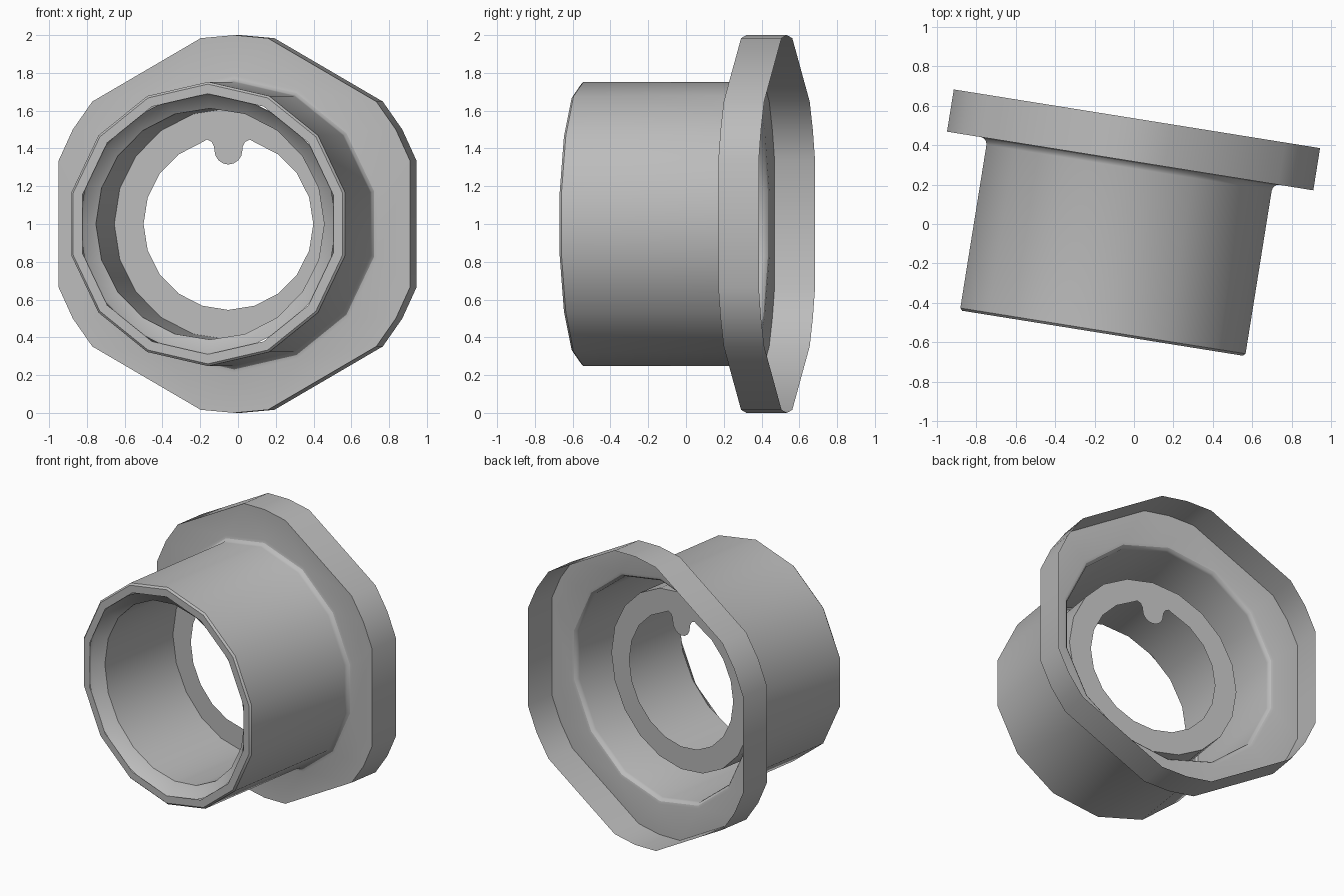
import bpy, bmesh
from math import sin, cos, pi, radians

if "Cube" in bpy.data.objects:
    bpy.data.objects.remove(bpy.data.objects["Cube"], do_unlink=True)

grey = bpy.data.materials.new("plain_grey")
grey.use_nodes = True
colour = (0.5, 0.5, 0.5, 1)
grey.diffuse_color = colour
grey.node_tree.nodes["Principled BSDF"].inputs["Base Color"].default_value = colour


def loop(bm, points, y):
    """Closed ring of vertices from (x, z) points at depth y."""
    return [bm.verts.new((x, y, z)) for x, z in points]


def circle(r, n):
    return [(r * cos(pi / 2 + 2 * pi * i / n), r * sin(pi / 2 + 2 * pi * i / n)) for i in range(n)]


def skin(bm, a, b):
    """Quads between two rings with equal counts."""
    n = len(a)
    for i in range(n):
        bm.faces.new((a[i], a[(i + 1) % n], b[(i + 1) % n], b[i]))


def lathe(bm, profile, n):
    rings = [loop(bm, circle(r, n), y) for r, y in profile]
    for a, b in zip(rings, rings[1:]):
        skin(bm, a, b)
    return rings


def plate(bm, outer, inner):
    """Flat plate between an outer ring and a hole."""
    edges = set()
    for ring in (outer, inner):
        for i, v in enumerate(ring):
            w = ring[(i + 1) % len(ring)]
            edges.add(bm.edges.get((v, w)) or bm.edges.new((v, w)))
    bmesh.ops.triangle_fill(bm, use_beauty=True, edges=list(edges), normal=(0, -1, 0))


def finish(bm, name):
    bmesh.ops.recalc_face_normals(bm, faces=bm.faces[:])
    mesh = bpy.data.meshes.new(name)
    bm.to_mesh(mesh)
    bm.free()
    mesh.materials.append(grey)
    ob = bpy.data.objects.new(name, mesh)
    bpy.context.collection.objects.link(ob)
    ob.location = (-0.069, 0.011, 1)
    ob.rotation_euler.z = radians(-9.1)
    bpy.ops.object.select_all(action='DESELECT')
    ob.select_set(True)
    bpy.context.view_layer.objects.active = ob
    bpy.ops.object.shade_smooth_by_angle(angle=radians(30))


# Outer tube with rolled front lip and a fillet into the flange
R, FRONT, PLATE, BACK, FILLET = 0.7525, -0.573, 0.313, 0.53, 0.035
bm = bmesh.new()
profile = [(0.69, FRONT), (R - 0.012, FRONT), (R, FRONT + 0.012)]
for i in range(4):
    t = i * pi / 6
    profile.append((R + FILLET * (1 - cos(t)), PLATE - FILLET * (1 - sin(t))))
tube = lathe(bm, profile, 14)

# Hexagonal flange with rounded corners, open at the back
hexagon = []
for k in range(6):
    for d in (-19.6 + 9.2, 0, 10.4):
        a = radians(30 + 60 * k + d)
        hexagon.append((cos(a), sin(a)))
front_rim = loop(bm, hexagon, PLATE)
skin(bm, front_rim, loop(bm, hexagon, BACK))
plate(bm, front_rim, tube[-1])
finish(bm, "tube_and_flange")

# Inner sleeve with a countersunk mouth
SEAT = 0.115
bm = bmesh.new()
sleeve = lathe(bm, [(0.69, FRONT), (0.68, FRONT + 0.02), (0.612, -0.5), (0.612, SEAT)], 20)

# Seat ring whose hole carries a rounded key at the top
hole = circle(0.455, 20)[1:]
key = [(0.115, 0.447), (0.09, 0.435), (0.077, 0.41)]
for i in range(9):
    t = pi * i / 8
    key.append((0.075 * cos(t), 0.39 - 0.075 * sin(t)))
key += [(-x, z) for x, z in reversed(key[:3])]
plate(bm, sleeve[-1], loop(bm, hole + key, SEAT))
finish(bm, "sleeve_and_keyed_ring")
